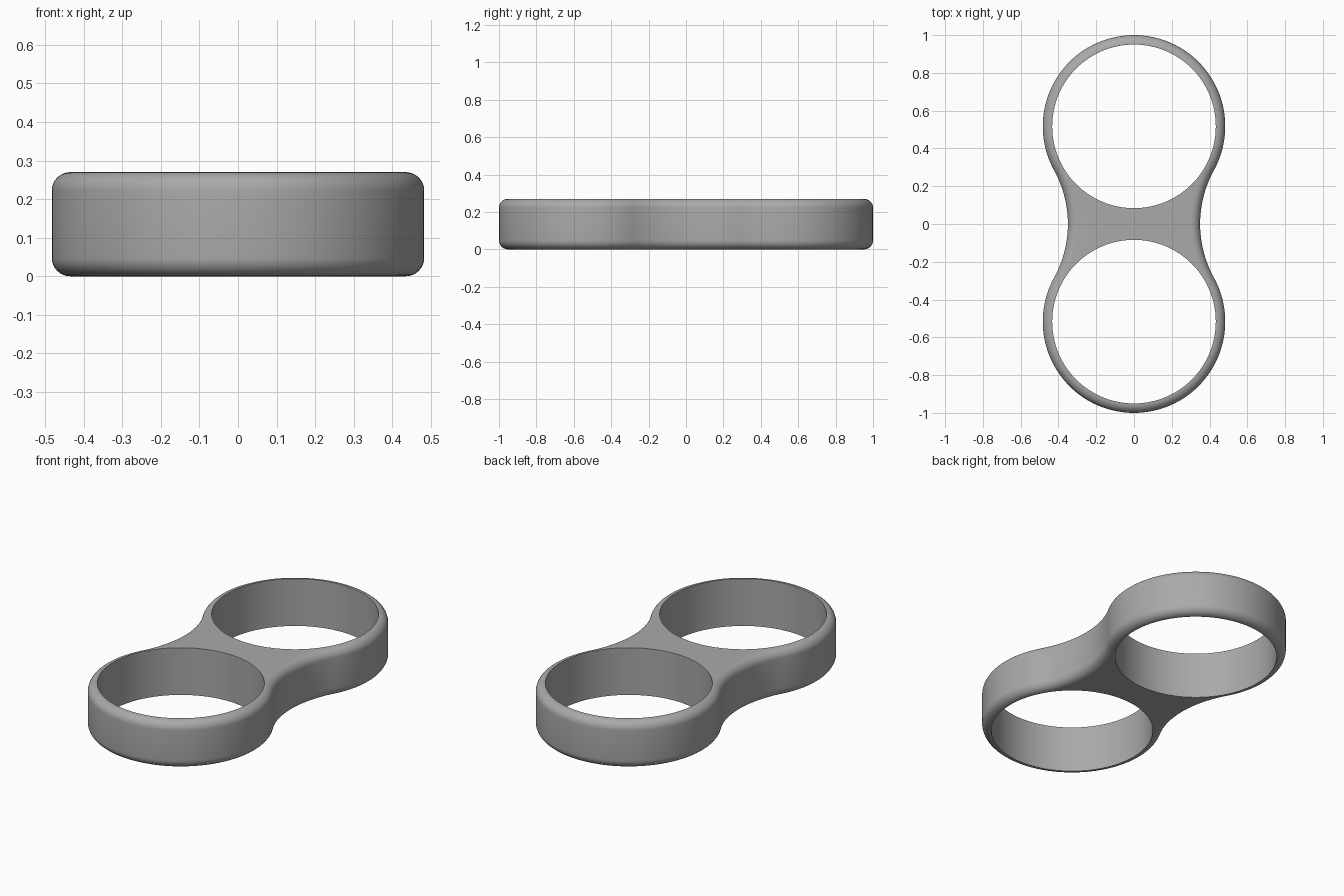
import bpy
import bmesh
from math import sin, cos, pi, atan2, hypot

cube = bpy.data.objects.get("Cube")
if cube:
    bpy.data.objects.remove(cube, do_unlink=True)

RING_Y, RING_R, HOLE_R = 0.517, 0.483, 0.433
WAIST, HEIGHT, ROUND = 0.35, 0.27, 0.048

# Side arc that is tangent to both rings and passes through the waist
SIDE_R = (WAIST**2 + RING_Y**2 - RING_R**2) / (2 * (RING_R - WAIST))
SIDE_X = WAIST + SIDE_R
TILT = atan2(RING_Y, SIDE_X)


def arc(cx, cy, r, start, end, steps):
    """Points on an arc, without the last one."""
    angles = [start + (end - start) * i / steps for i in range(steps)]
    return [(cx + r * cos(a), cy + r * sin(a)) for a in angles]


def outline(inset):
    """Figure-eight outline, counter-clockwise, moved inwards by inset."""
    r, side = RING_R - inset, SIDE_R + inset
    return (arc(0, RING_Y, r, -TILT, pi + TILT, 96)
            + arc(-SIDE_X, 0, side, TILT, -TILT, 24)
            + arc(0, -RING_Y, r, pi - TILT, 2 * pi + TILT, 96)
            + arc(SIDE_X, 0, side, pi + TILT, pi - TILT, 24))


def add_loop(bm, points, z):
    return [bm.verts.new((x, y, z)) for x, y in points]


def skin(bm, low, high):
    for i in range(len(low)):
        j = (i + 1) % len(low)
        bm.faces.new((low[i], low[j], high[j], high[i]))


def loop_edges(bm, loop):
    return [bm.edges.get((loop[i - 1], loop[i])) for i in range(len(loop))]


bm = bmesh.new()

# Outer wall with rounded top and bottom edges
STEPS = 8
quarter = [i * pi / 2 / STEPS for i in range(STEPS + 1)]
section = [(ROUND * (1 - sin(a)), ROUND * (1 - cos(a))) for a in quarter]
section += [(d, HEIGHT - z) for d, z in reversed(section)]
loops = [add_loop(bm, outline(d), z) for d, z in section]
for low, high in zip(loops, loops[1:]):
    skin(bm, low, high)
bottom, top = [loops[0]], [loops[-1]]

# Walls of the two holes
for y in (RING_Y, -RING_Y):
    circle = arc(0, y, HOLE_R, 0, 2 * pi, 128)
    low, high = add_loop(bm, circle, 0), add_loop(bm, circle, HEIGHT)
    skin(bm, high, low)
    bottom.append(low)
    top.append(high)

# Flat top and bottom around the holes
for rims, direction in ((bottom, -1), (top, 1)):
    edges = [e for rim in rims for e in loop_edges(bm, rim)]
    bmesh.ops.triangle_fill(bm, edges=edges, use_beauty=True,
                            normal=(0, 0, direction))
bmesh.ops.recalc_face_normals(bm, faces=bm.faces[:])

mesh = bpy.data.meshes.new("double_ring_body")
bm.to_mesh(mesh)
bm.free()
body = bpy.data.objects.new("double_ring_body", mesh)
bpy.context.collection.objects.link(body)

# Plain grey finish
grey = bpy.data.materials.new("grey")
grey.use_nodes = True
color = (0.4, 0.4, 0.4, 1)
grey.diffuse_color = color
grey.node_tree.nodes["Principled BSDF"].inputs["Base Color"].default_value = color
mesh.materials.append(grey)

bpy.context.view_layer.objects.active = body
body.select_set(True)
bpy.ops.object.shade_smooth_by_angle(angle=pi / 6)
